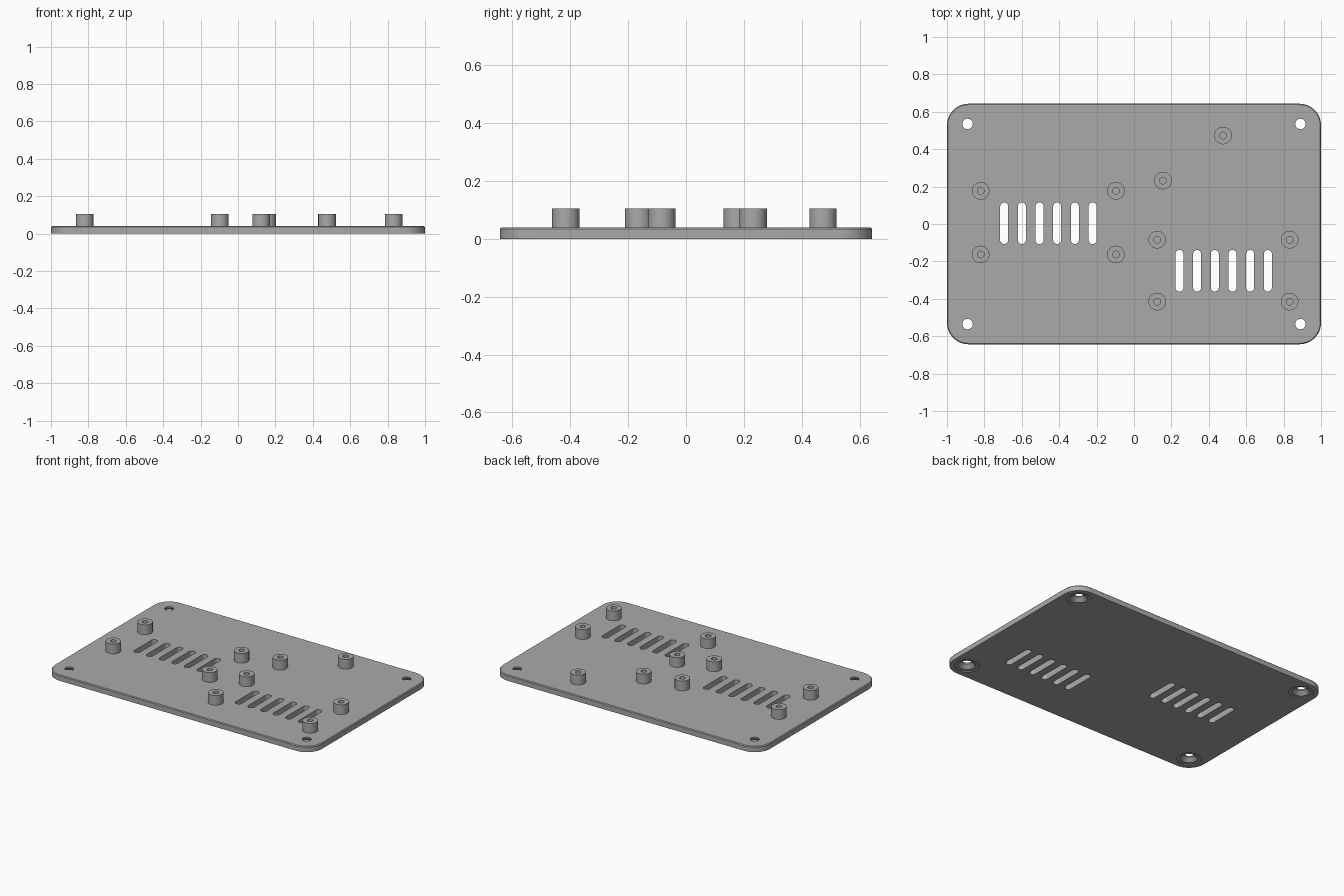
import bpy, bmesh, math

old = bpy.data.objects.get("Cube")
if old:
    bpy.data.objects.remove(old, do_unlink=True)

HALF_X, HALF_Y, THICK, TOP = 1.0, 0.643, 0.039, 0.105

grey = bpy.data.materials.new("plain grey")
grey.use_nodes = True
colour = (0.4, 0.4, 0.4, 1)
grey.diffuse_color = colour
grey.node_tree.nodes["Principled BSDF"].inputs["Base Color"].default_value = colour


def rounded_outline(hx, hy, r, steps):
    """Counter-clockwise rectangle with round corners."""
    pts = []
    for i, (sx, sy) in enumerate([(1, 1), (-1, 1), (-1, -1), (1, -1)]):
        for k in range(steps + 1):
            a = (i + k / steps) * math.pi / 2
            p = (sx * (hx - r) + r * math.cos(a), sy * (hy - r) + r * math.sin(a))
            if not pts or math.dist(p, pts[-1]) > 1e-5:
                pts.append(p)
    if math.dist(pts[0], pts[-1]) < 1e-5:
        pts.pop()
    return pts


def loft(bm, layers, centre=(0, 0), closed=False):
    """Join equal outlines given as (points, z); cap the ends or close the loop."""
    rings = [[bm.verts.new((x + centre[0], y + centre[1], z)) for x, y in pts]
             for pts, z in layers]
    n = len(rings[0])
    pairs = list(zip(rings, rings[1:]))
    if closed:
        pairs.append((rings[-1], rings[0]))
    else:
        bm.faces.new(rings[0][::-1])
        bm.faces.new(rings[-1])
    for low, high in pairs:
        for i in range(n):
            j = (i + 1) % n
            bm.faces.new((low[i], low[j], high[j], high[i]))


def circle(r, n=40):
    return [(r * math.cos(math.tau * i / n), r * math.sin(math.tau * i / n))
            for i in range(n)]


def make_object(name, bm):
    bmesh.ops.recalc_face_normals(bm, faces=bm.faces)
    mesh = bpy.data.meshes.new(name)
    bm.to_mesh(mesh)
    bm.free()
    mesh.materials.append(grey)
    obj = bpy.data.objects.new(name, mesh)
    bpy.context.collection.objects.link(obj)
    return obj


def smooth(obj):
    bpy.ops.object.select_all(action='DESELECT')
    obj.select_set(True)
    bpy.context.view_layer.objects.active = obj
    bpy.ops.object.shade_smooth_by_angle(angle=math.radians(30))


# Base plate with a fine chamfer on the upper edge
bm = bmesh.new()
CH = 0.005
edge = rounded_outline(HALF_X, HALF_Y, 0.115, 12)
inner = rounded_outline(HALF_X - CH, HALF_Y - CH, 0.115 - CH, 12)
loft(bm, [(edge, 0), (edge, THICK - CH), (inner, THICK)])
plate = make_object("base_plate", bm)

# Cutters: countersunk corner screw holes and two banks of vent slots
bm = bmesh.new()
for sx in (-1, 1):
    for sy in (-1, 1):
        loft(bm, [(circle(0.075), -0.02), (circle(0.075), 0.006),
                  (circle(0.054), 0.006), (circle(0.028), 0.03),
                  (circle(0.028), 0.06)], (sx * 0.89, sy * 0.535))
slot = rounded_outline(0.0215, 0.111, 0.0215, 8)
for start_x, y in ((-0.694, 0.004), (0.243, -0.25)):
    for i in range(6):
        loft(bm, [(slot, -0.02), (slot, 0.06)], (start_x + i * 0.0945, y))
cutter = make_object("hole_cutter", bm)
cutter.hide_render = True

cut = plate.modifiers.new("holes", 'BOOLEAN')
cut.operation = 'DIFFERENCE'
cut.solver = 'EXACT'
cut.object = cutter
bpy.context.view_layer.objects.active = plate
bpy.ops.object.modifier_apply(modifier=cut.name)
bpy.data.objects.remove(cutter, do_unlink=True)
smooth(plate)

# Hollow standoffs: two groups of four and a separate pair
spots = [(x, y) for x in (-0.82, -0.097) for y in (-0.163, 0.177)]
spots += [(x, y) for x in (0.124, 0.832) for y in (-0.415, -0.084)]
spots += [(0.155, 0.232), (0.476, 0.473)]
for number, spot in enumerate(spots, 1):
    bm = bmesh.new()
    loft(bm, [(circle(0.047), THICK), (circle(0.047), TOP),
              (circle(0.018), TOP), (circle(0.018), THICK)], spot, closed=True)
    smooth(make_object(f"standoff_{number}", bm))
